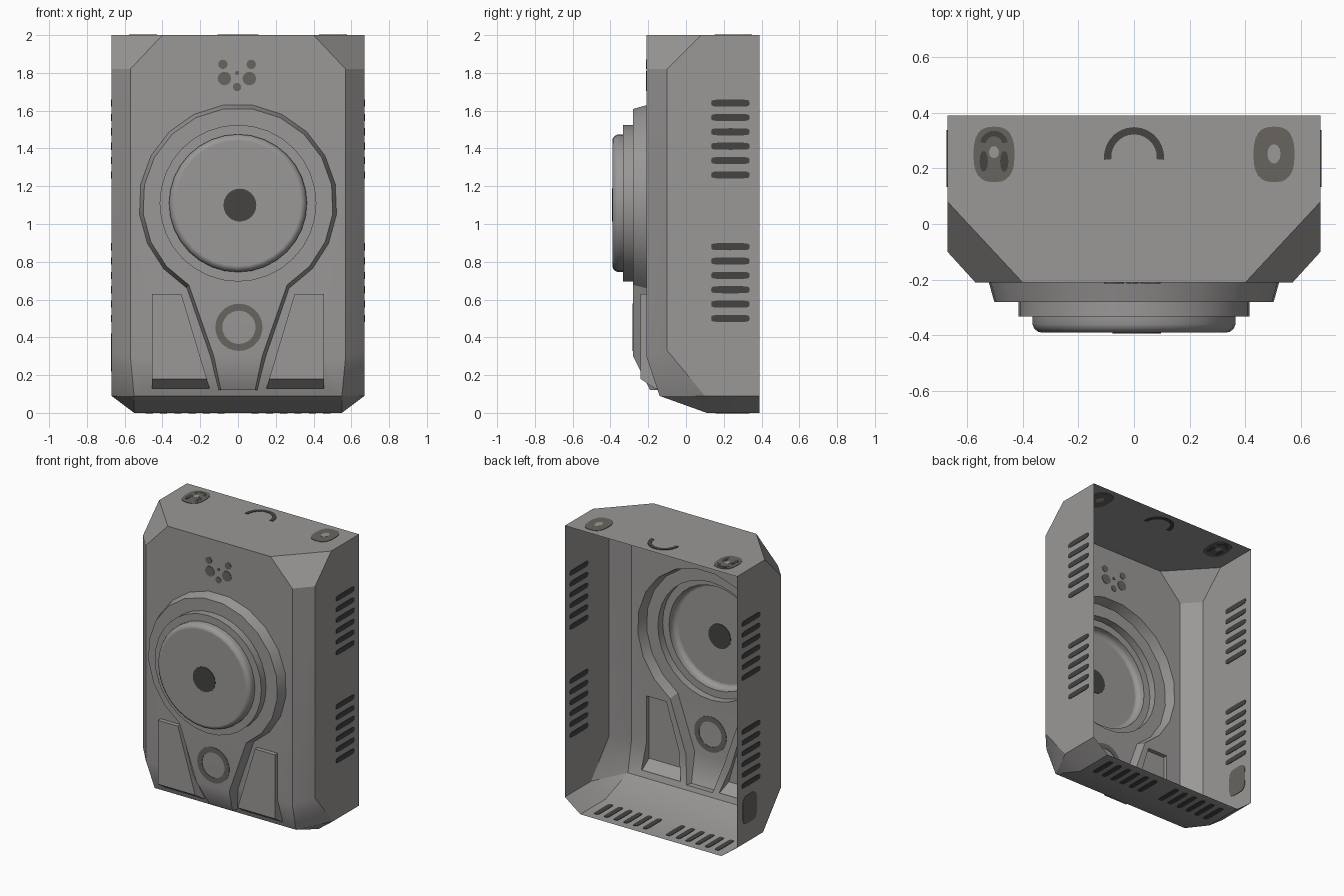
import bpy, bmesh, math
from mathutils import Vector

if "Cube" in bpy.data.objects:
    bpy.data.objects.remove(bpy.data.objects["Cube"])


def material(name, r, g, b):
    m = bpy.data.materials.new(name)
    m.diffuse_color = (r, g, b, 1)
    m.use_nodes = True
    m.node_tree.nodes["Principled BSDF"].inputs["Base Color"].default_value = m.diffuse_color
    return m


GREY = material("casing grey", 0.325, 0.315, 0.31)
BROWN = material("brown grey", 0.14, 0.13, 0.115)
DARK = material("dark grey", 0.058, 0.057, 0.055)


def to_object(bm, name, mat):
    bmesh.ops.recalc_face_normals(bm, faces=bm.faces)
    me = bpy.data.meshes.new(name)
    bm.to_mesh(me)
    bm.free()
    me.materials.append(mat)
    ob = bpy.data.objects.new(name, me)
    bpy.context.collection.objects.link(ob)
    return ob


def add_loft(bm, loops):
    """Closed solid through a list of equal-length 3D loops."""
    rings = [[bm.verts.new(p) for p in loop] for loop in loops]
    n = len(rings[0])
    for a, b in zip(rings, rings[1:]):
        for i in range(n):
            j = (i + 1) % n
            bm.faces.new((a[i], a[j], b[j], b[i]))
    bm.faces.new(rings[0])
    bm.faces.new(rings[-1][::-1])


def solid(name, loops, cut=None):
    """Loft, with an optional slanted plane cut (point, outward normal)."""
    bm = bmesh.new()
    add_loft(bm, loops)
    if cut:
        geom = bm.verts[:] + bm.edges[:] + bm.faces[:]
        bmesh.ops.bisect_plane(bm, geom=geom, plane_co=cut[0],
                               plane_no=Vector(cut[1]).normalized(), clear_outer=True)
        bmesh.ops.holes_fill(bm, edges=[e for e in bm.edges if e.is_boundary], sides=0)
    return to_object(bm, name, GREY)


# Casing body: chamfered box
half = [(.67, .39, 2), (.67, .39, .09), (.55, .39, 0), (.67, .08, 2), (.40, -.21, 2),
        (.67, -.10, 1.82), (.57, -.21, 1.82), (.67, -.10, .33), (.57, -.21, .30),
        (.55, -.14, .09), (.67, .10, .09), (.55, .11, 0)]
bm = bmesh.new()
for s in (1, -1):
    for x, y, z in half:
        bm.verts.new((s * x, y, z))
bmesh.ops.convex_hull(bm, input=bm.verts)
bmesh.ops.dissolve_limit(bm, angle_limit=math.radians(1), verts=bm.verts, edges=bm.edges)
casing = to_object(bm, "casing", GREY)

CZ = 1.11


# Raised keyhole-shaped plate: round head with a tapering neck
def keyhole(o, y):
    pts = []
    for i in range(18):
        a = math.radians(-59 + 298 * i / 17)
        pts.append(((.505 + o) * math.cos(a), y, CZ + (.505 + o) * math.sin(a)))
    return pts + [(-.065 - o, y, .12), (.065 + o, y, .12)]


def disc(r, y, n=32):
    return [(r * math.cos(math.tau * i / n), y, CZ + r * math.sin(math.tau * i / n))
            for i in range(n)]


parts = [solid("keyhole_plate", [keyhole(0, -.28), keyhole(.051, -.1)],
               ((0, -.28, .30), (0, -2, -1)))]

# Raised side panels beside the neck
for s in (1, -1):
    quad = [(.455, .63), (.30, .63), (.15, .13), (.455, .13)]
    parts.append(solid("side_panel",
                       [[(s * x, y, z) for x, z in quad] for y in (-.24, -.1)],
                       ((0, -.24, .18), (0, -2, -3))))

# Stepped round dome
parts.append(solid("dome_base", [disc(.415, -.333), disc(.415, -.25)]))
parts.append(solid("dome_cap", [disc(.332, -.39), disc(.345, -.387), disc(.358, -.376),
                                disc(.365, -.36), disc(.365, -.31)]))

# Merge everything into one skin, then open the back
bpy.context.view_layer.objects.active = casing
for p in parts:
    mod = casing.modifiers.new("union", 'BOOLEAN')
    mod.operation, mod.solver, mod.object = 'UNION', 'EXACT', p
    bpy.ops.object.modifier_apply(modifier=mod.name)
    bpy.data.objects.remove(p)
bm = bmesh.new()
bm.from_mesh(casing.data)
back = [f for f in bm.faces if all(v.co.y > .385 for v in f.verts)]
bmesh.ops.delete(bm, geom=back, context='FACES')
bm.to_mesh(casing.data)
bm.free()
casing.select_set(True)
bpy.ops.object.shade_smooth_by_angle(angle=math.radians(30))
wn = casing.modifiers.new("flat_faces", 'WEIGHTED_NORMAL')
wn.keep_sharp = True


# Painted details: thin plates straddling the skin, seen from both sides
def blob(cx, cy, rx, ry, power=2.0, n=24):
    pts = []
    for i in range(n):
        c, s = math.cos(math.tau * i / n), math.sin(math.tau * i / n)
        pts.append((cx + rx * math.copysign(abs(c) ** (2 / power), c),
                    cy + ry * math.copysign(abs(s) ** (2 / power), s)))
    return pts


def arc(cx, cy, r0, r1, a0, a1, n=14):
    t = [math.radians(a0 + (a1 - a0) * i / n) for i in range(n + 1)]
    return ([(cx + r1 * math.cos(a), cy + r1 * math.sin(a)) for a in t] +
            [(cx + r0 * math.cos(a), cy + r0 * math.sin(a)) for a in reversed(t)])


def decal(name, outlines, axis, level, mat, d=.003):
    place = {'x': lambda u, v, w: (w, u, v), 'y': lambda u, v, w: (u, w, v),
             'z': lambda u, v, w: (u, v, w)}[axis]
    bm = bmesh.new()
    for o in outlines:
        add_loft(bm, [[place(u, v, level + k) for u, v in o] for k in (-d, d)])
    return to_object(bm, name, mat)


# Front: centre hole, neck ring and dot cluster
decal("dome_centre", [blob(.01, 1.10, .087, .087)], 'y', -.39, DARK)
decal("neck_ring", [arc(.005, .453, .088, .125, a, a + 180) for a in (0, 180)],
      'y', -.28, BROWN)
dots = [(-.08, 1.845, .025), (.07, 1.845, .025), (-.072, 1.77, .036),
        (.06, 1.77, .036), (-.005, 1.725, .022), (-.005, 1.80, .011)]
decal("front_dots", [blob(x, z, r, r, 2, 12) for x, z, r in dots], 'y', -.21, BROWN)

# Side vents, two groups of six on each side
slots = [blob(.235, z0 - .076 * i, .102, .019, 5, 16) for z0 in (1.64, .88) for i in range(6)]
for s, n in ((1, "right"), (-1, "left")):
    decal(n + "_vents", slots, 'x', s * .67, DARK)
decal("left_socket", [blob(.25, .32, .08, .10, 4)], 'x', -.67, BROWN)

# Bottom vents
decal("bottom_vents", [blob(s * (.09 + .076 * i), .245, .019, .09, 5, 16)
                       for s in (1, -1) for i in range(6)], 'z', 0, DARK)

# Top: two oval fittings with light centres and a curved handle mark
decal("top_ovals", [blob(s * .503, .25, .074, .10, 2.6) for s in (1, -1)], 'z', 2, BROWN)
decal("top_oval_centres", [blob(-.503, .258, .018, .022, 2, 12),
                           blob(.503, .252, .024, .035, 2, 12)], 'z', 2, GREY, .004)
decal("top_left_marks", [arc(-.503, .285, .03, .05, 10, 170),
                         blob(-.54, .225, .015, .038, 2, 12),
                         blob(-.466, .225, .015, .038, 2, 12)], 'z', 2, DARK, .004)
decal("top_handle", [arc(0, .24, .082, .108, -5, 185)], 'z', 2, DARK)
